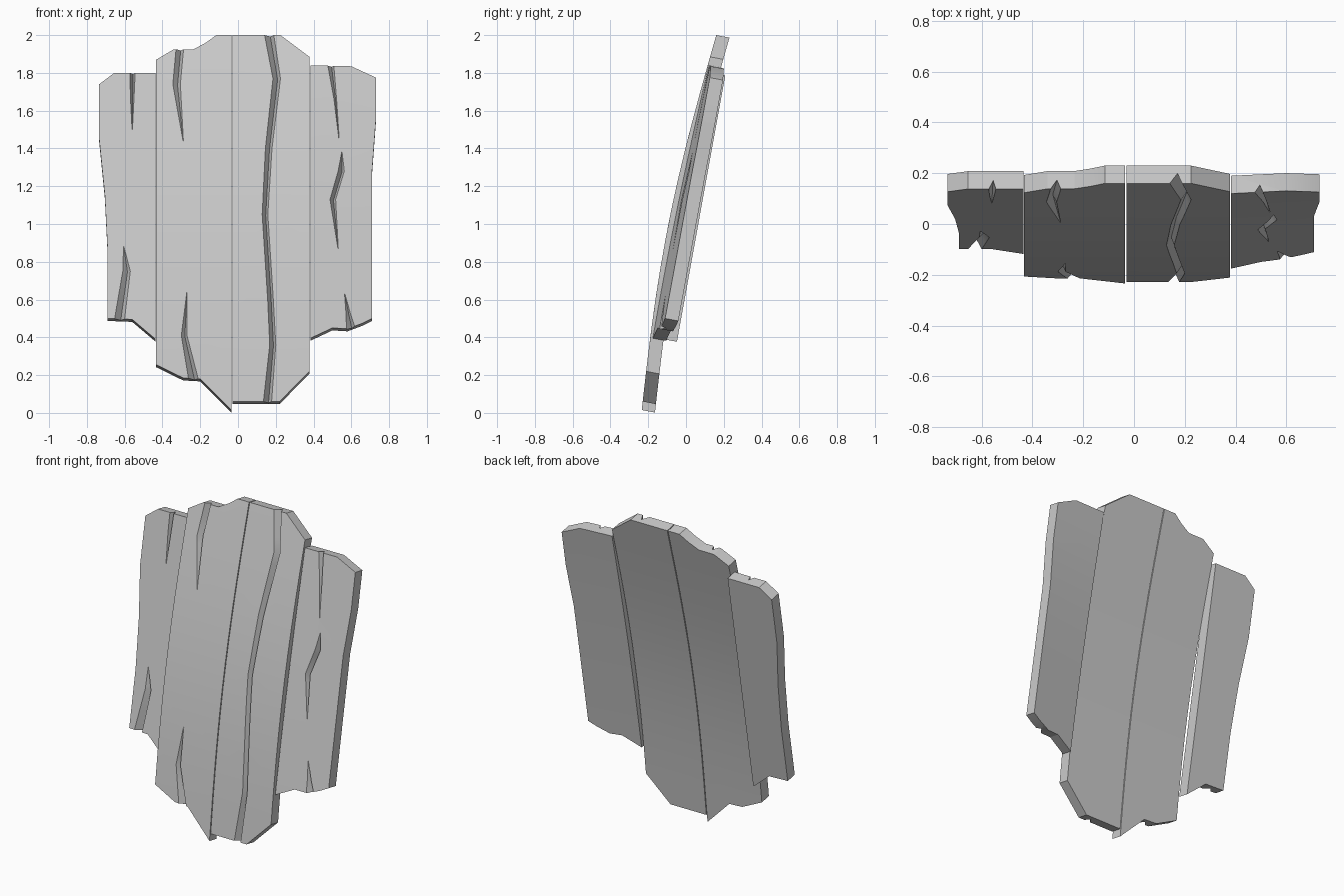
import bpy, bmesh, math

if "Cube" in bpy.data.objects:
    bpy.data.objects.remove(bpy.data.objects["Cube"])

THICK = 0.07


def mesh_object(name, bm):
    bmesh.ops.recalc_face_normals(bm, faces=bm.faces[:])
    me = bpy.data.meshes.new(name)
    bm.to_mesh(me)
    bm.free()
    ob = bpy.data.objects.new(name, me)
    bpy.context.collection.objects.link(ob)
    return ob


# V-shaped split: each row is (left x, right x, z, depth)
def crack_cutter(rows):
    bm = bmesh.new()
    rings = []
    for xl, xr, z, d in rows:
        xm = xl + (xr - xl) * 0.62
        section = [(xl, -0.02), (xr, -0.02), (xr, 0), (xm, d), (xl, 0)]
        rings.append([bm.verts.new((x, y, z)) for x, y in section])
    for a, b in zip(rings, rings[1:]):
        for i in range(5):
            j = (i + 1) % 5
            bm.faces.new((a[i], a[j], b[j], b[i]))
    bm.faces.new(rings[0])
    bm.faces.new(rings[-1])
    return mesh_object("crack_cutter", bm)


# Flat board with its cracks cut, then leaned and bowed by lean(x, z)
def plank(name, outline, cracks, lean):
    bm = bmesh.new()
    face = bm.faces.new([bm.verts.new((x, 0, z)) for x, z in outline])
    out = bmesh.ops.extrude_face_region(bm, geom=[face])
    for v in out["geom"]:
        if isinstance(v, bmesh.types.BMVert):
            v.co.y = THICK
    ob = mesh_object(name, bm)
    cutters = [crack_cutter(c) for c in cracks]
    for c in cutters:
        c.hide_render = True
        m = ob.modifiers.new("crack", "BOOLEAN")
        m.object = c
        m.operation = "DIFFERENCE"
        m.solver = "EXACT"
    bpy.context.view_layer.update()
    me = bpy.data.meshes.new_from_object(
        ob.evaluated_get(bpy.context.evaluated_depsgraph_get()))
    ob.modifiers.clear()
    ob.data = me
    for c in cutters:
        bpy.data.objects.remove(c)

    bm = bmesh.new()
    bm.from_mesh(me)
    for i in range(1, 13):
        bmesh.ops.bisect_plane(bm, geom=bm.verts[:] + bm.edges[:] + bm.faces[:],
                               plane_co=(0, 0, i * 2 / 13), plane_no=(0, 0, 1))
    for v in bm.verts:
        x, y, z = v.co
        v.co = (x, y + lean(x, z), z - 0.19 * y)
    bm.to_mesh(me)
    bm.free()
    bpy.ops.object.select_all(action="DESELECT")
    ob.select_set(True)
    bpy.context.view_layer.objects.active = ob
    bpy.ops.object.shade_smooth_by_angle(angle=math.radians(25))
    return ob


def lean_left(x, z):
    return 0.127 + 0.1815 * (z - 1.74)


def lean_centre(x, z):
    return 0.16 + 0.198 * (z - 2) - 0.055 * math.sin(math.pi * z / 2)


def lean_right(x, z):
    t = min(max((x - 0.383) / 0.34, 0), 1)
    inner = 0.125 + 0.2 * (z - 1.84) - 0.02 * math.sin(math.pi * z / 2)
    outer = 0.125 + 0.184 * (z - 1.77)
    return inner + (outer - inner) * t


# Left outer board
plank("left_outer_plank",
      [(-.735, 1.74), (-.655, 1.8), (-.436, 1.8), (-.436, .39), (-.56, .495),
       (-.69, .5), (-.69, .85), (-.705, 1.15), (-.735, 1.45)],
      [[(-.572, -.543, 1.83, .035), (-.57, -.55, 1.68, .025), (-.561, -.559, 1.5, .002)],
       [(-.66, -.605, .46, .04), (-.61, -.57, .75, .025), (-.606, -.604, .88, .002)]],
      lean_left)

# Left centre board
plank("left_centre_plank",
      [(-.433, 1.87), (-.34, 1.925), (-.235, 1.925), (-.17, 1.96), (-.115, 2),
       (-.035, 2), (-.035, .015), (-.2, .18), (-.29, .185), (-.433, .255)],
      [[(-.325, -.285, 1.96, .035), (-.345, -.305, 1.74, .03), (-.291, -.289, 1.44, .002)],
       [(-.255, -.2, .14, .04), (-.3, -.27, .41, .025), (-.271, -.269, .64, .002)]],
      lean_centre)

# Right centre board with the full-length split
plank("right_centre_plank",
      [(-.03, 2), (.225, 2), (.378, 1.885), (.378, .22), (.22, .06), (-.03, .06)],
      [[(.135, .185, 2.03, .04), (.185, .225, 1.77, .035), (.145, .18, 1.4, .03),
        (.128, .158, 1.05, .03), (.157, .187, .6, .03), (.168, .2, .36, .03),
        (.13, .175, .02, .04)]],
      lean_centre)

# Right outer board
plank("right_outer_plank",
      [(.383, 1.84), (.6, 1.835), (.73, 1.775), (.73, 1.55), (.71, 1.28),
       (.71, .5), (.66, .475), (.58, .445), (.5, .45), (.383, .395)],
      [[(.47, .505, 1.87, .03), (.508, .522, 1.66, .015), (.534, .536, 1.45, .002)],
       [(.549, .551, 1.38, .002), (.53, .563, 1.28, .03), (.487, .517, 1.13, .03),
        (.529, .531, .87, .002)],
       [(.575, .635, .41, .035), (.572, .597, .52, .02), (.564, .566, .63, .002)]],
      lean_right)
